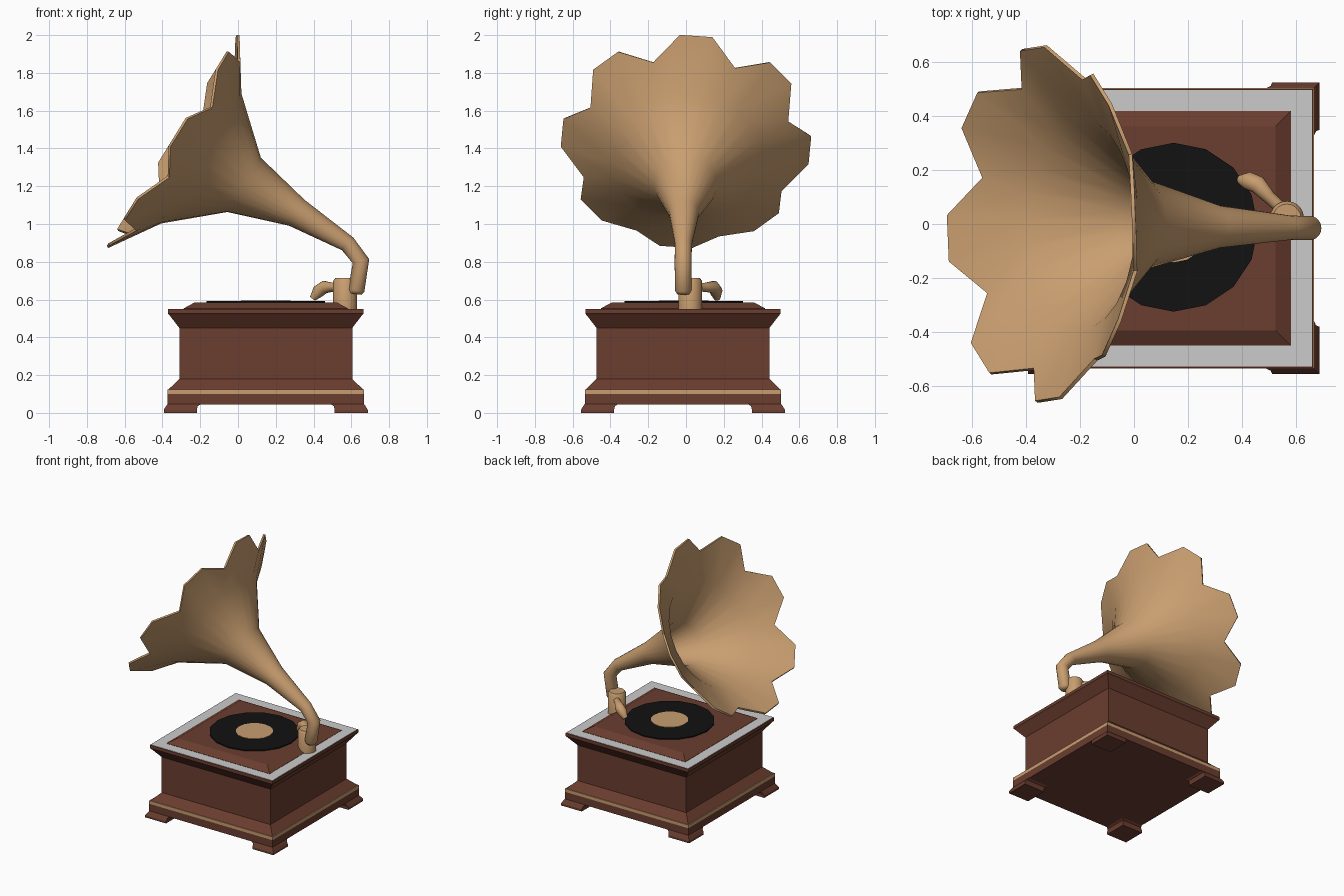
import bpy, bmesh, math
from mathutils import Vector

if "Cube" in bpy.data.objects:
    bpy.data.objects.remove(bpy.data.objects["Cube"])

CX, CY = 0.147, -0.016   # cabinet centre


def mat(name, col):
    m = bpy.data.materials.new(name)
    m.diffuse_color = (*col, 1)
    m.use_nodes = True
    m.node_tree.nodes["Principled BSDF"].inputs["Base Color"].default_value = m.diffuse_color
    return m


WOOD = mat("wood", (0.145, 0.047, 0.028))
BRASS = mat("brass", (0.58, 0.34, 0.16))
BLACK = mat("black", (0.006, 0.006, 0.006))


def build(name, rings, material=None, cap_start=True, cap_end=True, smooth=None):
    """Skin a list of equal-length closed rings."""
    bm = bmesh.new()
    vs = [[bm.verts.new(p) for p in r] for r in rings]
    n = len(rings[0])
    for a, b in zip(vs, vs[1:]):
        for i in range(n):
            j = (i + 1) % n
            bm.faces.new((a[i], a[j], b[j], b[i]))
    if cap_start:
        bm.faces.new(vs[0][::-1])
    if cap_end:
        bm.faces.new(vs[-1])
    bmesh.ops.recalc_face_normals(bm, faces=bm.faces)
    me = bpy.data.meshes.new(name)
    bm.to_mesh(me)
    bm.free()
    ob = bpy.data.objects.new(name, me)
    bpy.context.collection.objects.link(ob)
    if material:
        me.materials.append(material)
    if smooth:
        bpy.ops.object.select_all(action='DESELECT')
        ob.select_set(True)
        bpy.context.view_layer.objects.active = ob
        bpy.ops.object.shade_smooth_by_angle(angle=math.radians(smooth))
    return ob


def square_loft(name, profile, material=None):
    rings = [[(CX + sx * h, CY + sy * h, z)
              for sx, sy in ((-1, -1), (1, -1), (1, 1), (-1, 1))] for h, z in profile]
    return build(name, rings, material)


def lathe(name, x, y, profile, n, material):
    rings = [[(x + r * math.cos(2 * math.pi * i / n), y + r * math.sin(2 * math.pi * i / n), z)
              for i in range(n)] for r, z in profile]
    return build(name, rings, material, smooth=40)


def ring(c, t, r, n, start=0.0):
    """Circle of points around c, perpendicular to t."""
    t = Vector(t).normalized()
    side = Vector((0, 1, 0))
    side = (side - side.dot(t) * t).normalized()
    up = side.cross(t)
    pts = []
    for k in range(n):
        a = start + 2 * math.pi * k / n
        pts.append(Vector(c) + r * (math.cos(a) * up + math.sin(a) * side))
    return pts


def tube_rings(path, n, start=0.0):
    pts = [Vector(p[:3]) for p in path]
    out = []
    for i, p in enumerate(pts):
        t = Vector((0, 0, 0))
        if i:
            t += (p - pts[i - 1]).normalized()
        if i < len(pts) - 1:
            t += (pts[i + 1] - p).normalized()
        out.append(ring(p, t, path[i][3], n, start))
    return out


# Cabinet: base moulding, brass band, body with cornice
square_loft("base_plinth", [(0.52, 0.045), (0.52, 0.101)], WOOD)
square_loft("base_band", [(0.52, 0.10), (0.52, 0.125)], BRASS)
square_loft("cabinet_body", [(0.515, 0.124), (0.458, 0.18), (0.458, 0.45), (0.508, 0.515),
                             (0.517, 0.525), (0.517, 0.549)], WOOD)
square_loft("top_frame", [(0.513, 0.54), (0.513, 0.551)])
square_loft("lid_panel", [(0.435, 0.545), (0.435, 0.553), (0.378, 0.584)], WOOD)

# Four corner feet
for sx, side in ((-1, "left"), (1, "right")):
    for sy, end in ((-1, "front"), (1, "back")):
        rings = [[(CX + sx * a, CY + sy * b, z) for a, b in ((i, i), (o, i), (o, o), (i, o))]
                 for o, i, z in ((0.54, 0.365, 0), (0.54, 0.365, 0.016),
                                 (0.528, 0.36, 0.036), (0.52, 0.343, 0.047))]
        build(f"foot_{end}_{side}", rings, WOOD)

# Record and label
lathe("record", CX, -0.012, [(0.313, 0.583), (0.313, 0.592)], 16, BLACK)
lathe("record_label", CX, -0.012, [(0.13, 0.59), (0.13, 0.595)], 16, BRASS)

# Post and tone arm
lathe("horn_post", 0.567, 0.022, [(0.063, 0.55), (0.063, 0.698), (0.052, 0.714)], 20, BRASS)
arm = [(0.56, 0.045, 0.665, 0.022), (0.50, 0.10, 0.665, 0.024), (0.46, 0.145, 0.667, 0.034),
       (0.425, 0.16, 0.643, 0.034), (0.395, 0.165, 0.605, 0.017)]
build("tone_arm", tube_rings(arm, 12), BRASS, smooth=60)

# Horn: bent pipe flaring into eight petals (three rim points per petal, one a notch)
N, START = 24, math.radians(-2.8)
axis = Vector((-0.851, 0, 0.525))
rim = Vector((-0.345, 0, 1.44))
pipe = [(0.624, -0.015, 0.635, 0.028), (0.626, -0.015, 0.65, 0.037), (0.651, -0.015, 0.803, 0.038),
        (0.58, -0.014, 0.895, 0.038), (0.31, -0.010, 1.06, 0.073)]
rings = tube_rings(pipe, N, START)
rings[-1] = ring(pipe[-1][:3], axis, 0.073, N, START)
for a, r in ((-0.44, 0.163), (-0.172, 0.40)):
    rings.append(ring(rim + axis * a, axis, r, N, START))
tips = ring(rim, axis, 0.66, N, START)
notches = ring(rim - axis * 0.08, axis, 0.565, N, START)
rings.append([notches[k] if k % 3 == 2 else tips[k] for k in range(N)])
horn = build("horn", rings, BRASS, cap_end=False, smooth=60)
sol = horn.modifiers.new("thickness", 'SOLIDIFY')
sol.thickness = 0.014
sol.offset = 0
# keep the rim edge crisp after thickening
bpy.ops.object.modifier_apply(modifier=sol.name)
bpy.ops.object.shade_smooth_by_angle(angle=math.radians(60))
